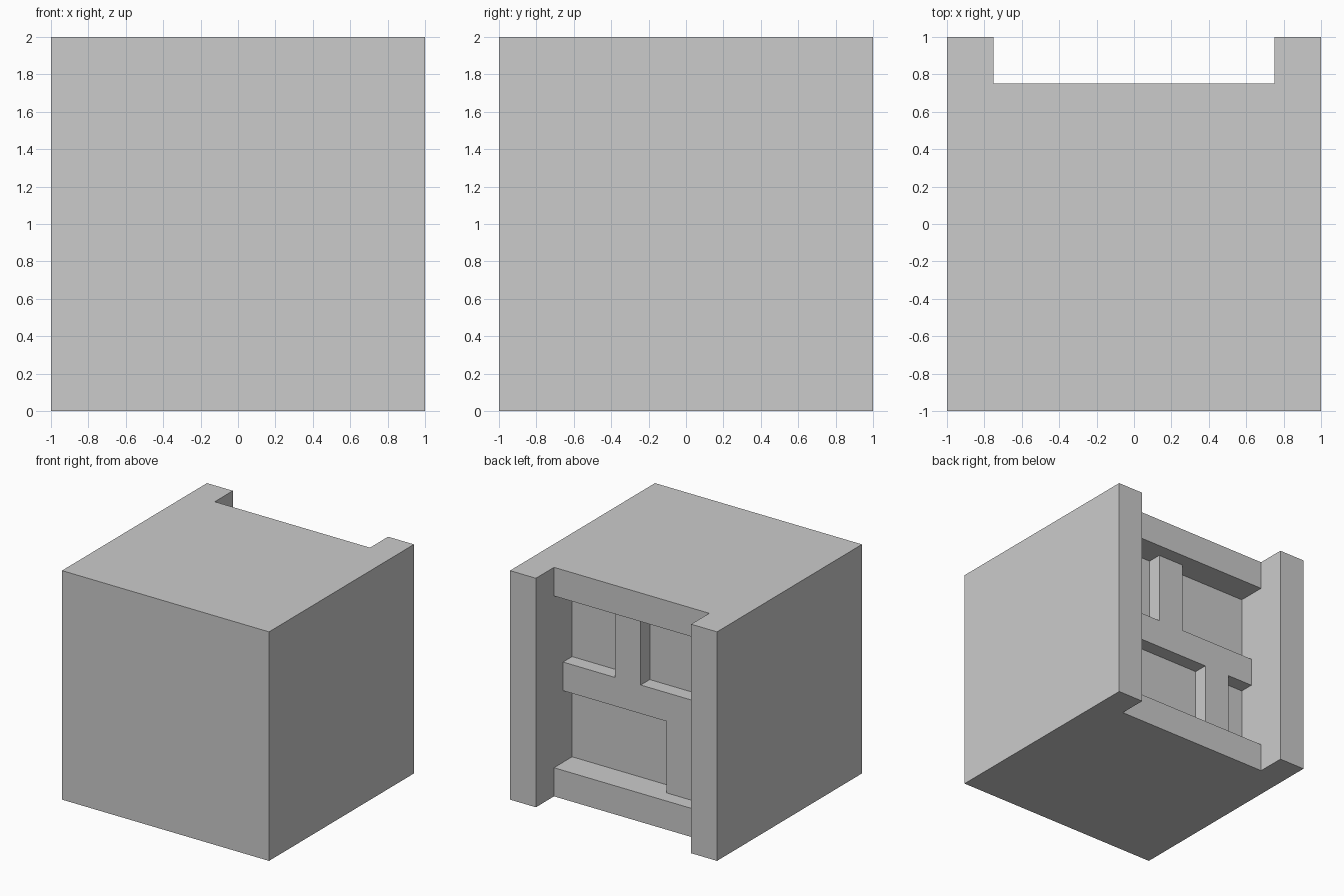
import bpy
import bmesh
from mathutils import Matrix, Vector

if "Cube" in bpy.data.objects:
    bpy.data.objects.remove(bpy.data.objects["Cube"])


def box(name, x, y, z):
    """Add a box spanning the given (min, max) ranges; origin stays at the world origin."""
    lo, hi = Vector((x[0], y[0], z[0])), Vector((x[1], y[1], z[1]))
    bm = bmesh.new()
    bmesh.ops.create_cube(
        bm, size=1,
        matrix=Matrix.Translation((lo + hi) / 2) @ Matrix.Diagonal((*(hi - lo), 1)))
    mesh = bpy.data.meshes.new(name)
    bm.to_mesh(mesh)
    bm.free()
    obj = bpy.data.objects.new(name, mesh)
    bpy.context.collection.objects.link(obj)
    return obj


PANEL, BAR, RAIL, POST = 0.5, 0.625, 0.75, 1.0   # depth levels on the back

# Solid block, its rear face is the recessed panel
box("block_body", (-1, 1), (-1, PANEL), (0, 2))

# Corner posts, mirrored left to right
post = box("corner_posts", (0.75, 1), (PANEL, POST), (0, 2))
post.modifiers.new("Mirror", 'MIRROR').use_axis[0] = True

# Rails across top and bottom
for name, z in (("bottom_rail", 0), ("top_rail", 1.75)):
    box(name, (-0.75, 0.75), (PANEL, RAIL), (z, z + 0.25))

# Raised bars on the panel
box("middle_bar", (-0.75, 0.75), (PANEL, BAR), (0.875, 1.125))
box("upper_bar", (0, 0.25), (PANEL, BAR), (1.125, 1.75))
box("lower_bar", (-0.5, -0.25), (PANEL, BAR), (0.25, 0.875))
